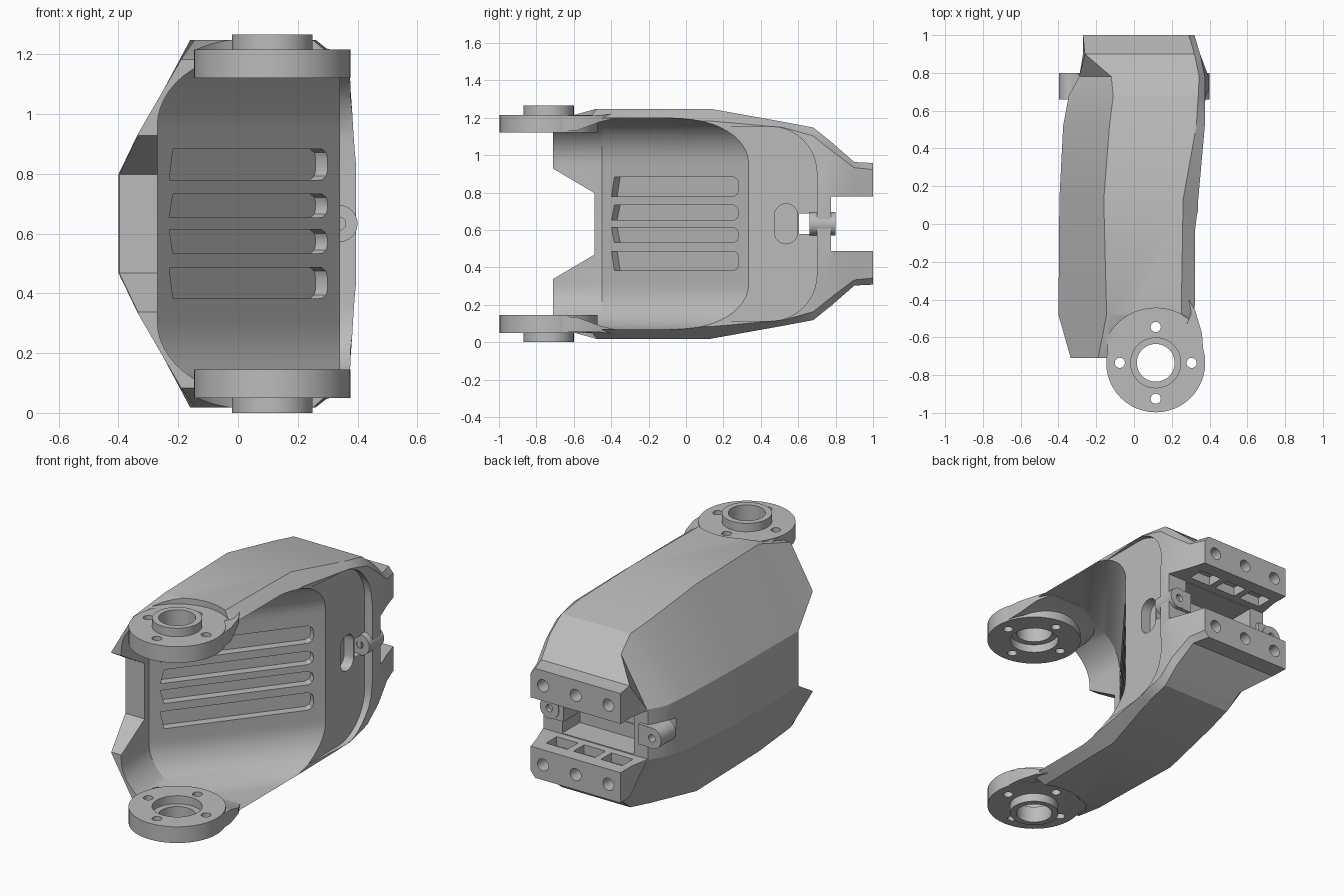
import bpy, bmesh
from math import sin, cos, pi, radians

cube = bpy.data.objects.get("Cube")
if cube:
    bpy.data.objects.remove(cube, do_unlink=True)

MID = 0.633                      # height of the symmetry plane
PIVOT = (0.115, -0.735)          # axis of the two hinge flanges
SLOPE = 0.78                     # slope of the cavity floor

grey = bpy.data.materials.new("matte grey")
grey.use_nodes = True
grey.diffuse_color = (0.5, 0.5, 0.5, 1)
grey.node_tree.nodes["Principled BSDF"].inputs["Base Color"].default_value = grey.diffuse_color


def loft(name, rings):
    """Closed solid through rings of equal point count; z is measured from MID."""
    bm = bmesh.new()
    loops = [[bm.verts.new((x, y, z + MID)) for x, y, z in r] for r in rings]
    n = len(loops[0])
    for a, b in zip(loops, loops[1:]):
        for i in range(n):
            bm.faces.new((a[i], a[(i + 1) % n], b[(i + 1) % n], b[i]))
    ends = [bm.faces.new(loops[0]), bm.faces.new(loops[-1])]
    bmesh.ops.recalc_face_normals(bm, faces=bm.faces)
    bmesh.ops.triangulate(bm, faces=[f for f in bm.faces if f not in ends])
    me = bpy.data.meshes.new(name)
    bm.to_mesh(me)
    bm.free()
    me.materials.append(grey)
    ob = bpy.data.objects.new(name, me)
    bpy.context.collection.objects.link(ob)
    return ob


def prism(name, pts, axis, lo, hi):
    place = {"x": lambda a, b, t: (t, a, b),
             "y": lambda a, b, t: (a, t, b),
             "z": lambda a, b, t: (a, b, t)}[axis]
    return loft(name, [[place(a, b, t) for a, b in pts] for t in (lo, hi)])


def box(name, x, y, z):
    return prism(name, [(x[0], y[0]), (x[1], y[0]), (x[1], y[1]), (x[0], y[1])], "z", *z)


def circle(c, r, n=40):
    return [(c[0] + r * cos(2 * pi * i / n), c[1] + r * sin(2 * pi * i / n)) for i in range(n)]


def capsule(c, r, half):
    upper = [(r * cos(i * pi / 12), half + r * sin(i * pi / 12)) for i in range(13)]
    return [(c[0] + s * a, c[1] + s * b) for s in (1, -1) for a, b in upper]


def boolean(ob, other, op="DIFFERENCE"):
    other.hide_render = True
    mod = ob.modifiers.new("bool", "BOOLEAN")
    mod.object, mod.operation, mod.solver = other, op, "EXACT"
    bpy.context.view_layer.objects.active = ob
    bpy.ops.object.modifier_apply(modifier=mod.name)
    bpy.data.objects.remove(other, do_unlink=True)


def finish(ob, angle=24):
    bpy.ops.object.select_all(action="DESELECT")
    ob.select_set(True)
    bpy.context.view_layer.objects.active = ob
    bpy.ops.object.shade_smooth_by_angle(angle=radians(angle))


# Faceted shell: half sections (x, height) from outer panel over the top to the open side
sections = [
    (-0.71, (-0.335, .30), (-0.19, .55), (0.25, .55), (0.32, .50), (0.32, .20)),
    (-0.48, (-0.40, .165), (-0.145, .615), (0.25, .615), (0.335, .555), (0.335, .20)),
    (0.13, (-0.395, .165), (-0.16, .615), (0.26, .615), (0.34, .55), (0.34, .20)),
    (0.52, (-0.375, .16), (-0.13, .545), (0.33, .545), (0.375, .515), (0.385, .20)),
    (0.68, (-0.345, .15), (-0.11, .515), (0.34, .515), (0.375, .47), (0.395, .20)),
    (0.78, (-0.29, .15), (-0.12, .435), (0.345, .435), (0.375, .39), (0.395, .20)),
    (0.90, (-0.27, .15), (-0.26, .33), (0.32, .33), (0.35, .30), (0.35, .15)),
    (1.00, (-0.27, .15), (-0.27, .325), (0.29, .325), (0.32, .29), (0.32, .15)),
]
body = loft("arm_shell", [[(x, y, z) for x, z in h] + [(x, y, -z) for x, z in reversed(h)]
                          for y, *h in sections])

# Sloping cavity with rounded sides
arc = [(0.03 - 0.3 * cos(i * pi / 24), 0.325 + 0.24 * sin(i * pi / 24)) for i in range(13)]
outline = arc + [(3, .565), (3, -.565)] + [(x, -z) for x, z in reversed(arc)]
boolean(body, loft("cavity", [[(x + SLOPE * max(0, y + .45), y, z) for x, z in outline]
                              for y in (-1.2, -0.45, 0.9)]))

# Notch between the two front horns
boolean(body, prism("notch", [(-.49, .165), (-.49, -.165), (-.9, -.407), (-.9, .407)], "x", -1, -.1))

# Recessed side face behind the raised rear rim
rim = [(.45 + .25 * cos(t), .27 + .25 * sin(t)) for t in [i * pi / 20 for i in range(11)]]
boolean(body, prism("rim_recess", [(-1, -.52)] + [(y, -z) for y, z in reversed(rim)] + rim + [(-1, .52)],
                    "x", .342, 1))

# Four vent slots, cut square to the sloping floor
dx, dy = 0.615, 0.789
for side in (1, -1):
    for lo, hi in ((.02, .10), (.147, .25)):
        r = .03
        slot = [(.065, lo), (.925 - r, lo), (.918, lo + .012), (.925, lo + r),
                (.925, hi - r), (.918, hi - .012), (.925 - r, hi), (.085, hi)]
        boolean(body, loft("slot", [[(-.27 + dx * s + dy * o, -.45 + dy * s - dx * o, side * z)
                                     for s, z in slot] for o in (-.05, .06)]))

# Rear clevis: gap, inner pocket, cross window and oval recess
boolean(body, box("gap", (-1, 1), (.775, 2), (-.145, .145)))
boolean(body, box("pocket", (-.2, .27), (.61, 1.5), (-.14, .14)))
boolean(body, box("window", (-1, 1), (.605, .665), (-.055, .055)))
boolean(body, prism("oval", capsule((.535, 0), .062, .045), "x", .28, 1))
for side in (1, -1):
    for x in (-.19, .025, .24):
        boolean(body, prism("bolt_hole", circle((x, side * .235), .036, 20), "y", .85, 1.5))
    for x in (-.155, .025, .205):
        boolean(body, box("lightening_pocket", (x - .07, x + .07), (.82, .92),
                          sorted((side * .1, side * .2))))

# Clearance for the flanges
for side in (1, -1):
    for r, lo in ((.25, .3), (.29, .58)):
        boolean(body, prism("clearance", circle(PIVOT, r, 48), "z", *sorted((side * lo, side * .9))))
finish(body)

# Hinge flanges with boss, bore, counterbore and bolt holes, and the web joining each to the shell
for side, name in ((1, "upper"), (-1, "lower")):
    def disc(r, lo, hi, c=PIVOT, n=48):
        return prism("disc", circle(c, r, n), "z", *sorted((side * lo, side * hi)))
    flange = disc(.262, .487, .583)
    flange.name = name + "_flange"
    boolean(flange, disc(.135, .55, .633), "UNION")
    boolean(flange, disc(.10, .3, .8))
    boolean(flange, disc(.135, .4, .535))
    for a in range(4):
        c = (PIVOT[0] + .19 * cos(a * pi / 2), PIVOT[1] + .19 * sin(a * pi / 2))
        boolean(flange, disc(.027, .3, .8, c, 20))
    finish(flange)

    web = loft(name + "_flange_web", [
        [(-.14, y, side * lo), (x, y, side * lo), (x, y, side * hi), (-.14, y, side * hi)]
        for y, x, lo, hi in ((-.72, .37, .49, .579), (-.58, .36, .50, .579),
                             (-.46, .325, .545, .579), (-.38, .28, .564, .59))])
    boolean(web, disc(.258, .3, .9))
    boolean(web, disc(.29, .58, .9))
    finish(web)

# Side lugs with a cross hole and a foot into the shell
for x, inward, name in ((.338, -1, "left"), (-.335, 1, "right")):
    lug = prism(name + "_lug", circle((x, 0), .062, 32), "y", .66, .80)
    boolean(lug, box("foot", sorted((x, x + inward * .09)), (.665, .795), (-.06, .06)), "UNION")
    boolean(lug, prism("lug_hole", circle((x, 0), .022, 20), "y", .5, 1))
    finish(lug)
